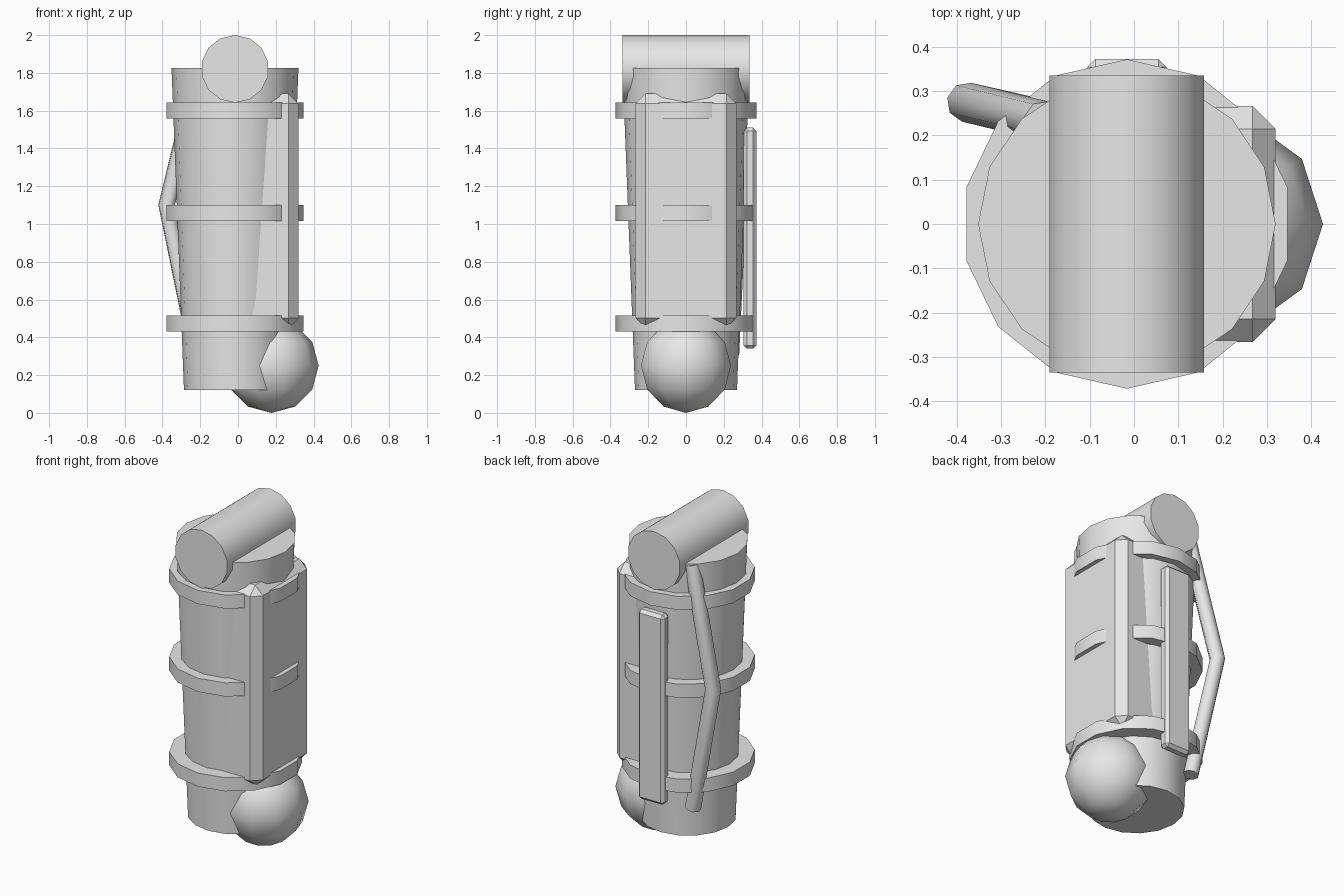
import bpy
import math

cube = bpy.data.objects.get("Cube")
if cube:
    bpy.data.objects.remove(cube, do_unlink=True)

AXIS_X = -0.016  # centre line of the canister

grey = bpy.data.materials.new("plain_grey")
grey.use_nodes = True
grey.diffuse_color = (0.8, 0.8, 0.8, 1)
grey.node_tree.nodes["Principled BSDF"].inputs["Base Color"].default_value = (0.8, 0.8, 0.8, 1)


def finish(name, smooth=True):
    """Name the active object, colour it and set its shading."""
    obj = bpy.context.object
    obj.name = name
    obj.data.materials.append(grey)
    if smooth:
        bpy.ops.object.shade_smooth_by_angle(angle=math.radians(30))
    return obj


def tapered(name, sides, r_bottom, r_top, z0, z1):
    bpy.ops.mesh.primitive_cone_add(vertices=sides, radius1=r_bottom, radius2=r_top,
                                    depth=z1 - z0, location=(AXIS_X, 0, (z0 + z1) / 2))
    return finish(name)


def chamfered_box(name, low, high, chamfer):
    centre = [(a + b) / 2 for a, b in zip(low, high)]
    bpy.ops.mesh.primitive_cube_add(size=1, location=centre)
    bpy.context.object.scale = [b - a for a, b in zip(low, high)]
    bpy.ops.object.transform_apply(location=False, rotation=False, scale=True)
    box = finish(name, smooth=False)
    bevel = box.modifiers.new("chamfer", 'BEVEL')
    bevel.width = chamfer
    bevel.segments = 1
    return box


# Main canister, slightly wider at the top
tapered("canister_body", 16, 0.27, 0.336, 0.12, 1.825)

# Three strap bands
for label, z in (("lower", 0.473), ("middle", 1.058), ("upper", 1.6)):
    tapered(label + "_band", 14, 0.372, 0.372, z - 0.042, z + 0.042)

# Horizontal roll across the top
bpy.ops.mesh.primitive_cylinder_add(vertices=14, radius=0.179, depth=0.67,
                                    location=(AXIS_X, 0, 1.821),
                                    rotation=(math.pi / 2, 0, 0))
finish("top_roll")

# Wide side panel and narrow back bar
chamfered_box("side_panel", (-0.04, -0.267, 0.45), (0.32, 0.267, 1.69), 0.052)
chamfered_box("back_bar", (-0.105, 0.305, 0.34), (0.073, 0.373, 1.51), 0.018)

# Ball at the foot of the side panel
bpy.ops.mesh.primitive_uv_sphere_add(segments=10, ring_count=6, radius=0.25,
                                     location=(0.177, 0, 0.25),
                                     rotation=(0, 0, math.radians(18)))
finish("foot_ball", smooth=False)
bpy.ops.object.shade_smooth()

# Bent hose from the lid to the lower rear
curve = bpy.data.curves.new("bent_hose", 'CURVE')
curve.dimensions = '3D'
curve.bevel_depth = 0.045
curve.bevel_resolution = 2
curve.use_fill_caps = True
spline = curve.splines.new('POLY')
path = [(-0.205, 0.233, 1.81), (-0.378, 0.275, 1.1), (-0.215, 0.238, 0.31)]
spline.points.add(len(path) - 1)
for point, co in zip(spline.points, path):
    point.co = (*co, 1)
hose = bpy.data.objects.new("bent_hose", curve)
bpy.context.collection.objects.link(hose)
bpy.ops.object.select_all(action='DESELECT')
hose.select_set(True)
bpy.context.view_layer.objects.active = hose
bpy.ops.object.convert(target='MESH')
finish("bent_hose", smooth=False)
bpy.ops.object.shade_smooth_by_angle(angle=math.radians(50))
